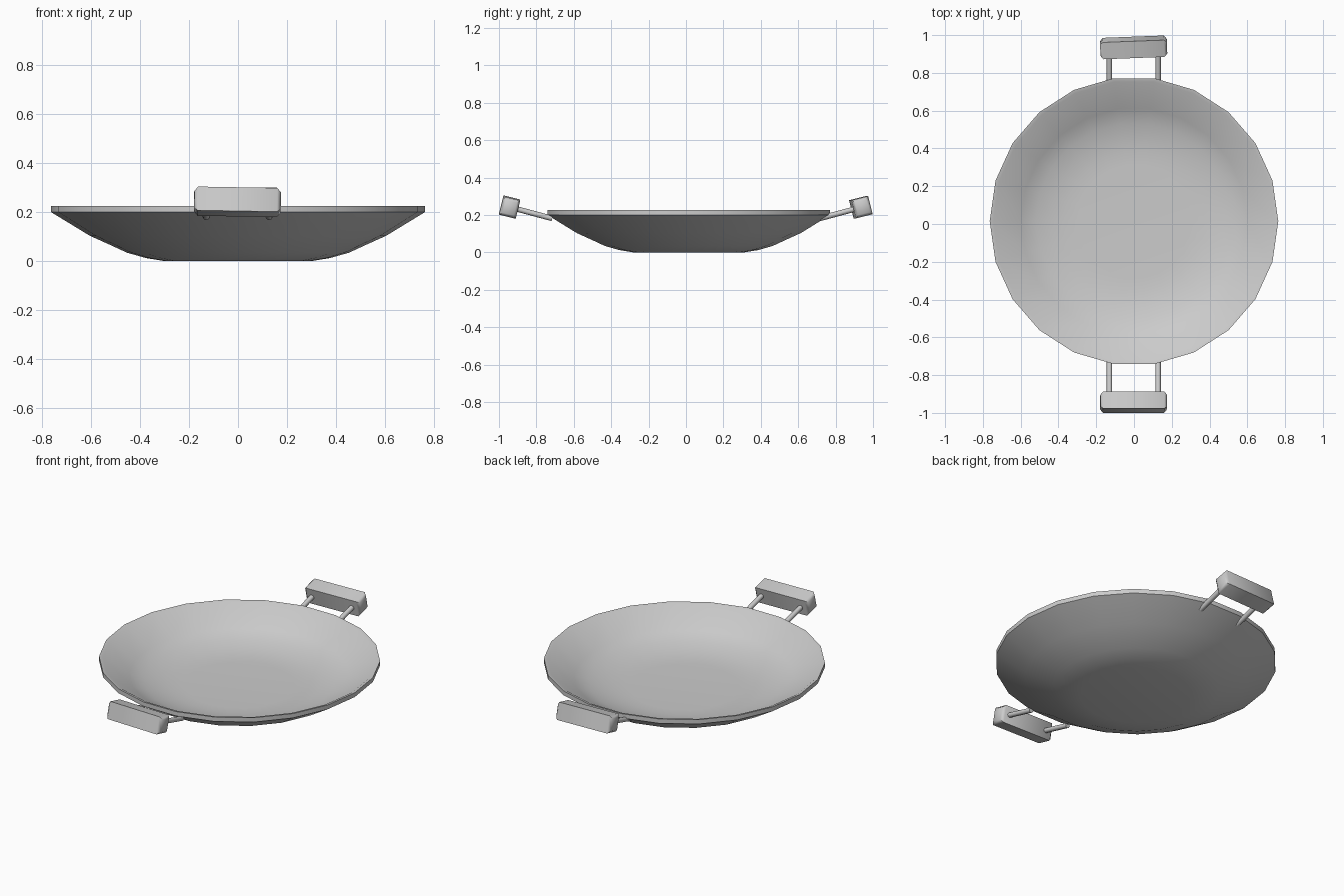
import bpy, bmesh, math
from mathutils import Vector, Matrix

if "Cube" in bpy.data.objects:
    bpy.data.objects.remove(bpy.data.objects["Cube"])

SIDES = 22
CY = 0.015  # pan centre in y


def finish(bm, name, smooth=None):
    bmesh.ops.recalc_face_normals(bm, faces=bm.faces)
    me = bpy.data.meshes.new(name)
    bm.to_mesh(me)
    bm.free()
    ob = bpy.data.objects.new(name, me)
    bpy.context.collection.objects.link(ob)
    if smooth is not None:
        bpy.ops.object.select_all(action='DESELECT')
        ob.select_set(True)
        bpy.context.view_layer.objects.active = ob
        bpy.ops.object.shade_smooth_by_angle(angle=math.radians(smooth))
    return ob


# Pan: closed profile (radius, height), outside up to the rim, then inside down
profile = [(0.30, 0.0), (0.375, 0.012), (0.453, 0.034), (0.527, 0.068),
           (0.605, 0.103), (0.764, 0.20), (0.764, 0.226), (0.745, 0.222),
           (0.60, 0.127), (0.52, 0.098), (0.44, 0.08), (0.37, 0.071), (0.30, 0.068)]
bm = bmesh.new()
rings = []
for r, z in profile:
    rings.append([bm.verts.new((r * math.cos(2 * math.pi * i / SIDES),
                                CY + r * math.sin(2 * math.pi * i / SIDES), z))
                  for i in range(SIDES)])
for a, b in zip(rings, rings[1:]):
    for i in range(SIDES):
        j = (i + 1) % SIDES
        bm.faces.new((a[i], a[j], b[j], b[i]))
bm.faces.new(rings[0])
bm.faces.new(rings[-1])
finish(bm, "pan_bowl", 30)


# Grip: tilted block with softly chamfered ends
def grip(name, centre, tilt, roll, turn):
    bm = bmesh.new()
    bmesh.ops.create_cube(bm, size=1)
    bmesh.ops.scale(bm, vec=(0.354, 0.092, 0.10), verts=bm.verts)
    ends = [e for e in bm.edges if abs(e.verts[0].co.x - e.verts[1].co.x) < 1e-4]
    bmesh.ops.bevel(bm, geom=ends, offset=0.015, segments=1, affect='EDGES')
    rot = (Matrix.Rotation(math.radians(turn), 4, 'Z')
           @ Matrix.Rotation(math.radians(roll), 4, 'Y')
           @ Matrix.Rotation(math.radians(tilt), 4, 'X'))
    bm.transform(Matrix.Translation(centre) @ rot)
    finish(bm, name, 50)


# Strut: thin rod between two points
def strut(name, p, q):
    p, q = Vector(p), Vector(q)
    bm = bmesh.new()
    bmesh.ops.create_cone(bm, cap_ends=True, segments=8, radius1=0.0145,
                          radius2=0.0145, depth=(q - p).length)
    rot = (q - p).to_track_quat('Z', 'Y').to_matrix().to_4x4()
    bm.transform(Matrix.Translation((p + q) / 2) @ rot)
    finish(bm, name, 50)


grip("front_grip", (-0.002, -0.943, 0.242), -14, 1, 0)
grip("back_grip", (-0.002, 0.935, 0.241), 14, 0, 2.2)

for label, s in (("front", -1), ("back", 1)):
    for side, x in (("left", -0.13), ("right", 0.128)):
        strut(f"{label}_{side}_strut", (x, s * 0.92, 0.236), (x, s * 0.715, 0.181))
